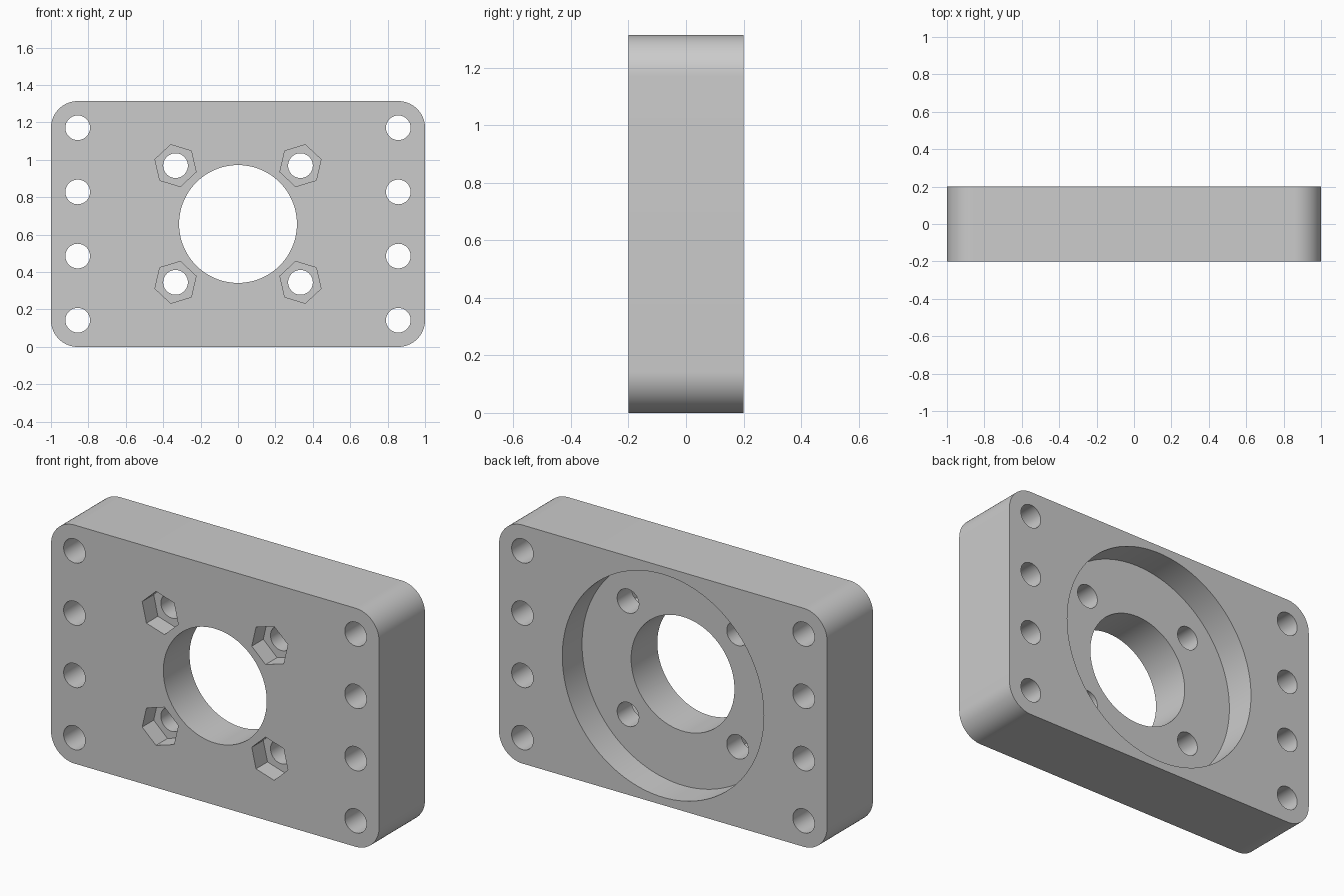
import bpy
import bmesh
from math import cos, sin, radians, pi

cube = bpy.data.objects.get("Cube")
if cube:
    bpy.data.objects.remove(cube, do_unlink=True)

HALF_W, HEIGHT, HALF_T = 1.0, 1.314, 0.2
MID_Z = HEIGHT / 2
CORNER = 0.143

grey = bpy.data.materials.new("plain grey")
grey.use_nodes = True
colour = (0.6, 0.6, 0.6, 1)
grey.diffuse_color = colour
grey.node_tree.nodes["Principled BSDF"].inputs["Base Color"].default_value = colour


def prism(name, outline, y0, y1):
    """Extrude an (x, z) outline from y0 to y1."""
    bm = bmesh.new()
    face = bm.faces.new([bm.verts.new((x, y0, z)) for x, z in outline])
    new = bmesh.ops.extrude_face_region(bm, geom=[face])["geom"]
    moved = [v for v in new if isinstance(v, bmesh.types.BMVert)]
    bmesh.ops.translate(bm, verts=moved, vec=(0, y1 - y0, 0))
    bmesh.ops.recalc_face_normals(bm, faces=bm.faces)
    mesh = bpy.data.meshes.new(name)
    bm.to_mesh(mesh)
    bm.free()
    mesh.materials.append(grey)
    obj = bpy.data.objects.new(name, mesh)
    bpy.context.collection.objects.link(obj)
    return obj


def ring(x, z, radius, sides, turn=0.0):
    """Points of a regular polygon around (x, z)."""
    steps = [turn + 2 * pi * i / sides for i in range(sides)]
    return [(x + radius * cos(a), z + radius * sin(a)) for a in steps]


# Plate with rounded corners
outline = []
for quarter, (sx, sz) in enumerate([(1, 1), (-1, 1), (-1, -1), (1, -1)]):
    cx = sx * (HALF_W - CORNER)
    cz = MID_Z + sz * (MID_Z - CORNER)
    for i in range(17):
        a = (quarter + i / 16) * pi / 2
        outline.append((cx + CORNER * cos(a), cz + CORNER * sin(a)))
plate = prism("mounting_plate", outline, -HALF_T, HALF_T)

THROUGH = (-HALF_T - 0.1, HALF_T + 0.1)
cutters = [
    # Round recess in the back, then the central bore
    prism("recess_cutter", ring(0, MID_Z, 0.614, 128), 0.028, THROUGH[1]),
    prism("bore_cutter", ring(0, MID_Z, 0.315, 96), *THROUGH),
]
for side in (-1, 1):
    # Column of edge holes
    for row in range(4):
        z = MID_Z + (row - 1.5) * 0.343
        cutters.append(prism("edge_hole_cutter", ring(side * 0.857, z, 0.066, 48), *THROUGH))
    # Bolt holes with hexagonal nut pockets in the front
    for up in (-1, 1):
        x, z = side * 0.334, MID_Z + up * 0.312
        turn = radians(17 * side * up)
        cutters.append(prism("bolt_hole_cutter", ring(x, z, 0.066, 48), *THROUGH))
        cutters.append(prism("nut_pocket_cutter", ring(x, z, 0.115, 6, turn), THROUGH[0], -0.1))

# Cut everything out of the plate
bpy.ops.object.select_all(action="DESELECT")
bpy.context.view_layer.objects.active = plate
plate.select_set(True)
for cutter in cutters:
    cutter.hide_render = True
    cut = plate.modifiers.new("cut", "BOOLEAN")
    cut.operation = "DIFFERENCE"
    cut.solver = "EXACT"
    cut.object = cutter
    bpy.ops.object.modifier_apply(modifier=cut.name)
    bpy.data.objects.remove(cutter, do_unlink=True)

bpy.ops.object.shade_smooth_by_angle(angle=radians(30))
